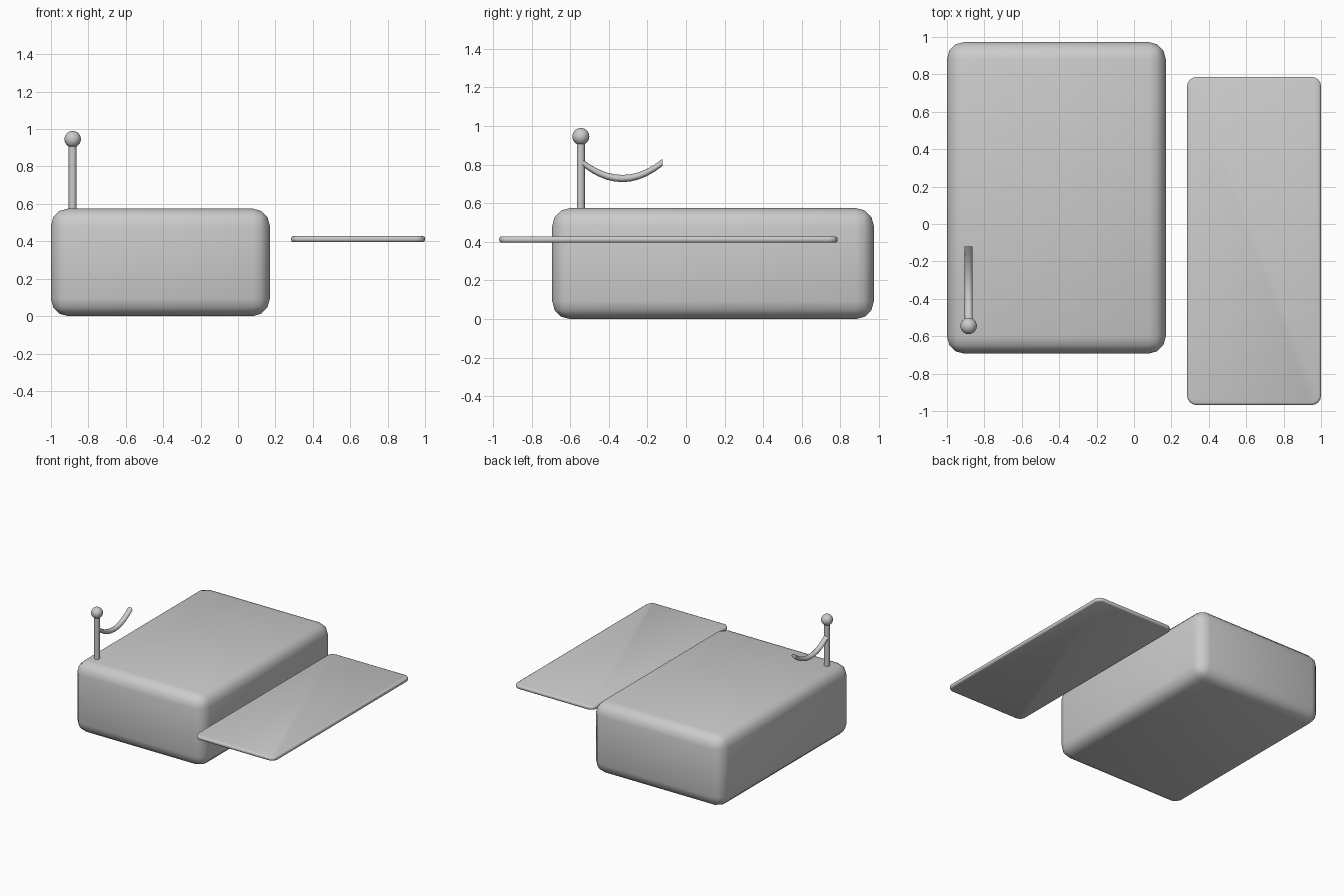
import bpy, bmesh, math

if "Cube" in bpy.data.objects:
    bpy.data.objects.remove(bpy.data.objects["Cube"])


def finish(bm, name, angle=50):
    bmesh.ops.recalc_face_normals(bm, faces=bm.faces)
    me = bpy.data.meshes.new(name)
    bm.to_mesh(me)
    bm.free()
    ob = bpy.data.objects.new(name, me)
    bpy.context.collection.objects.link(ob)
    bpy.ops.object.select_all(action='DESELECT')
    ob.select_set(True)
    bpy.context.view_layer.objects.active = ob
    bpy.ops.object.shade_smooth_by_angle(angle=math.radians(angle))
    return ob


def box(lo, hi):
    bm = bmesh.new()
    bmesh.ops.create_cube(bm, size=1)
    for v in bm.verts:
        for i in range(3):
            v.co[i] = lo[i] if v.co[i] < 0 else hi[i]
    return bm


def bevel(bm, edges, width, segments):
    bmesh.ops.bevel(bm, geom=edges, offset=width, segments=segments,
                    profile=0.5, affect='EDGES')


# big rounded mattress block
bm = box((-1, -0.693, 0), (0.17, 0.973, 0.575))
bevel(bm, bm.edges[:], 0.092, 3)
finish(bm, "mattress_block")

# thin side panel: rounded in plan, then softened rims
bm = box((0.284, -0.968, 0.396), (1, 0.786, 0.428))
bevel(bm, [e for e in bm.edges
           if abs(e.verts[0].co.z - e.verts[1].co.z) > 0.01], 0.05, 4)
bevel(bm, [e for e in bm.edges
           if abs(e.verts[0].co.z - e.verts[1].co.z) < 0.001], 0.012, 2)
finish(bm, "side_panel")

# upright post
X, Y = -0.884, -0.545
bm = bmesh.new()
bmesh.ops.create_cone(bm, cap_ends=True, segments=20, radius1=0.021,
                      radius2=0.021, depth=0.385)
bmesh.ops.translate(bm, verts=bm.verts, vec=(X, Y, 0.7475))
finish(bm, "post")

# ball on the post
bm = bmesh.new()
bmesh.ops.create_uvsphere(bm, u_segments=24, v_segments=14, radius=0.044)
bmesh.ops.translate(bm, verts=bm.verts, vec=(X, Y, 0.946))
finish(bm, "post_ball")

# sagging rope: upright rings swept along a shallow arc
bm = bmesh.new()
rings, steps, sides = [], 10, 12
for i in range(steps + 1):
    t = -1 + 2 * i / steps
    y, z = -0.33 + 0.209 * t, 0.728 + 0.084 * t * t
    rings.append([bm.verts.new((X + 0.021 * math.cos(a), y, z + 0.0185 * math.sin(a)))
                  for a in (2 * math.pi * k / sides for k in range(sides))])
for a, b in zip(rings, rings[1:]):
    for k in range(sides):
        n = (k + 1) % sides
        bm.faces.new((a[k], a[n], b[n], b[k]))
bm.faces.new(rings[0])
bm.faces.new(rings[-1])
finish(bm, "rope")
